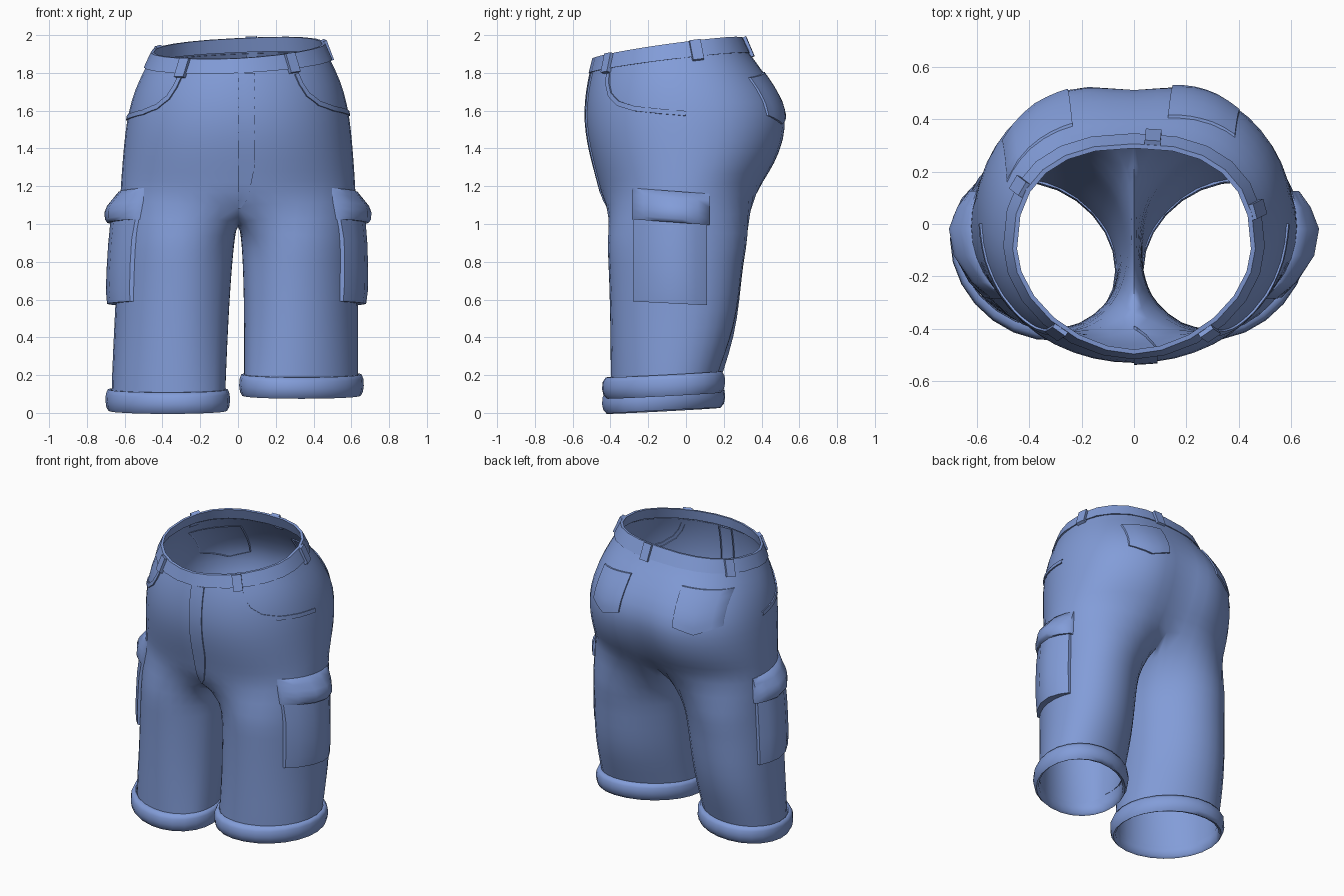
import bpy, bmesh, math
from mathutils import Vector
from mathutils.bvhtree import BVHTree

if "Cube" in bpy.data.objects:
    bpy.data.objects.remove(bpy.data.objects["Cube"])

denim = bpy.data.materials.new("denim_blue")
denim.diffuse_color = (0.225, 0.335, 0.69, 1)
denim.use_nodes = True
denim.node_tree.nodes["Principled BSDF"].inputs["Base Color"].default_value = denim.diffuse_color


def make(name, verts, faces, angle=50, subdiv=0):
    me = bpy.data.meshes.new(name)
    me.from_pydata([tuple(v) for v in verts], [], faces)
    ob = bpy.data.objects.new(name, me)
    bpy.context.collection.objects.link(ob)
    me.materials.append(denim)
    bm = bmesh.new()
    bm.from_mesh(me)
    bmesh.ops.recalc_face_normals(bm, faces=bm.faces)
    bm.to_mesh(me)
    bm.free()
    bpy.ops.object.select_all(action='DESELECT')
    ob.select_set(True)
    bpy.context.view_layer.objects.active = ob
    if subdiv:
        ob.modifiers.new("smooth", 'SUBSURF').levels = subdiv
        bpy.ops.object.modifier_apply(modifier="smooth")
    bpy.ops.object.shade_smooth_by_angle(angle=math.radians(angle))
    return ob


def bridge(a, b, closed=True):
    n = len(a)
    return [(a[i], a[(i + 1) % n], b[(i + 1) % n], b[i]) for i in range(n if closed else n - 1)]


def power(v, p):
    return math.copysign(abs(v) ** p, v)


# ---- Body: hip rings (front z, back z, half width, front y, back y, cleft, front and back roundness)
HIPS = [(1.87, 1.975, .452, -.485, .295, 0, 1.1, .82), (1.80, 1.90, .488, -.505, .335, 0, 1.06, .83),
        (1.70, 1.78, .545, -.525, .44, .015, 1, .86), (1.58, 1.64, .582, -.535, .54, .045, .96, .89),
        (1.46, 1.52, .600, -.525, .563, .06, .94, .9), (1.33, 1.38, .612, -.495, .528, .07, .94, .92),
        (1.22, 1.27, .620, -.463, .468, .07, .95, .94), (1.12, 1.19, .626, -.442, .41, .06, .96, .95)]
N = 24
HALF = N // 2
# crotch seam from back to front (y, z)
SEAM = [(.22, 1.12), (.08, 1.06), (-.06, 1.02), (-.19, 1.0), (-.31, 1.03)]


def hip_point(k, t, off=0, dz=0):
    zf, zb, rx, yf, yb, cleft, pf, pb = HIPS[k]
    p = pf if math.cos(t) > 0 else pb
    x = (rx + off) * power(math.sin(t), p)
    y = (yf + yb) / 2 - ((yb - yf) / 2 + off) * power(math.cos(t), p)
    f = (y - yf) / (yb - yf)
    z = zf + (zb - zf) * f + .05 * x * (1 - k / 7) + dz
    if math.cos(t) < 0:
        y -= cleft * math.exp(-(x / .11) ** 2)
    return Vector((x, y, z))


# leg rings (progress down the leg, inner x, outer x, front y, back y)
LEGS = [(0, .015, .636, -.428, .342), (.16, .026, .643, -.418, .31), (.40, .036, .65, -.41, .292),
        (.64, .042, .655, -.405, .262), (.86, .046, .66, -.402, .202), (1, .048, .66, -.40, .163)]
HEM = {-1: .09, 1: .17}
ANGLES = [math.radians(-55 + 290 * i / HALF) for i in range(HALF + 1)]
ANGLES += [math.radians(235 + 70 * (j + 1) / (len(SEAM) + 1)) for j in range(len(SEAM))]


def leg_point(s, row, a, ox=0, oy=0, dz=0):
    # the outer side of each leg is set a little further back than the inner side
    k, xi, xo, yf, yb = row
    x = (xi + xo) / 2 + ((xo - xi) / 2 + ox) * power(math.sin(a), .98)
    y = (yf + yb) / 2 - ((yb - yf) / 2 + oy) * power(math.cos(a), .98)
    z = .93 - (.93 - HEM[s]) * k + .055 * (y + .1) * k + dz
    y += (.035 + .025 * k) * math.sin(a)
    return Vector((s * x - .018 * k, y, z))


verts, faces, rings = [], [], []
for k in range(len(HIPS)):
    rings.append(list(range(len(verts), len(verts) + N)))
    verts += [hip_point(k, 2 * math.pi * i / N, .004) for i in range(N)]
for a, b in zip(rings, rings[1:]):
    faces += bridge(a, b)
seam = list(range(len(verts), len(verts) + len(SEAM)))
verts += [Vector((0, y, z)) for y, z in SEAM]
for s in (-1, 1):
    prev = [rings[-1][(s * i) % N] for i in range(HALF + 1)] + seam
    for row in LEGS:
        ring = list(range(len(verts), len(verts) + len(ANGLES)))
        verts += [leg_point(s, row, a) for a in ANGLES]
        faces += bridge(prev, ring)
        prev = ring
body = make("shorts_body", verts, faces, 80, 1)
bm = bmesh.new()
bm.from_mesh(body.data)
tree = BVHTree.FromBMesh(bm)
bm.free()


def loft(name, ringlist, angle=50):
    n = len(ringlist[0])
    idx = [list(range(i * n, i * n + n)) for i in range(len(ringlist))]
    fs = [f for a, b in zip(idx, idx[1:]) for f in bridge(a, b)]
    return make(name, [v for r in ringlist for v in r], fs, angle)


# ---- Waistband, folded over the top edge
M = 24
band = [(1, -.005, 0), (1, .011, 0), (0, .011, .008), (0, -.006, .008), (1, -.02, .01)]
loft("waistband", [[hip_point(k, 2 * math.pi * i / M, o, dz) for i in range(M)] for k, o, dz in band])

# ---- Rolled cuffs
PROFILE = [(-.1, .035), (.5, .035), (.9, .012), (1, -.025), (.8, -.058), (.35, -.078),
           (-.15, -.07), (-.25, -.02), (-.1, .02)]
for s, side in ((-1, "left"), (1, "right")):
    loft(side + "_cuff", [[leg_point(s, LEGS[-1], 2 * math.pi * i / 24, .024 * o, .04 * o, dz)
                           for i in range(24)] for o, dz in PROFILE], 70)

# ---- Belt loops
for i, t in enumerate((-.68, .66, 1.85, -2.08, math.pi - .1)):
    top, low = hip_point(0, t, .014, .008), hip_point(1, t, .018, -.02)
    up = (top - low).normalized()
    side = (hip_point(0, t + .05) - hip_point(0, t - .05)).normalized()
    out = side.cross(up).normalized()
    vs = [p + side * a * .03 + out * b * .012 for p in (low, top) for a, b in ((-1, -1), (1, -1), (1, 1), (-1, 1))]
    fs = [(0, 1, 2, 3), (4, 5, 6, 7)] + bridge([0, 1, 2, 3], [4, 5, 6, 7])
    make("belt_loop_%d" % (i + 1), vs, fs, 30)


# ---- Patches draped on the body: cols and rows hold (parameter, height), place() gives a ray start
def drape(name, cols, rows, place, direction, angle=45):
    d = Vector(direction)
    vs = []
    for v, hv in rows:
        for u, hu in cols:
            start = Vector(place(u, v))
            hit = tree.ray_cast(start - d * 3, d)[0] or start
            h = -.012 if min(hu, hv) < 0 else hu * hv
            vs.append(hit - d * h)
    n = len(cols)
    idx = [list(range(i * n, i * n + n)) for i in range(len(rows))]
    fs = [f for a, b in zip(idx, idx[1:]) for f in bridge(a, b, False)]
    return make(name, vs, fs, angle)


def span(n, h=1.0):
    return [(0, -1)] + [(i / n, h) for i in range(n + 1)] + [(1, -1)]


# back pockets with a pointed bottom
for side, x0, x1, lean in (("left", -.485, -.235, .03), ("right", .13, .385, -.03)):
    def place(u, v, x0=x0, x1=x1, lean=lean):
        zb = 1.575 - .045 * (1 - abs(2 * u - 1))
        zt = 1.79 + lean * (u - .5)
        return (x0 + (x1 - x0) * u + lean * -.6 * v, 0, zt + (zb - zt) * v)
    drape(side + "_back_pocket", span(6), span(6, .012), place, (0, -1, 0))


# fly panel, curving in to the crotch
def fly_place(u, v):
    z = 1.80 - .72 * v
    w = .09 if z > 1.32 else .012 + .078 * math.sqrt(max(0, (z - 1.08) / .24))
    return (u * w, 0, z)


drape("fly_panel", span(3), span(16, .008), fly_place, (0, 1, 0), 30)

# cargo pockets: pouch and overhanging flap, fullest along the middle
for s, side in ((-1, "left"), (1, "right")):
    def pouch(u, v):
        y = -.28 + .39 * u
        return (0, y, 1.06 - .05 * u + (-.47 + .03 * u) * v)

    def flap(u, v):
        y = -.285 + .41 * u
        return (0, y, 1.19 - .03 * u - .165 * v)
    cols = [(0, -1), (0, .4), (.15, .7), (.4, .97), (.65, 1), (.85, .7), (1, .35), (1, -1)]
    drape(side + "_cargo_pouch", cols, [(0, .05), (.3, .058), (.6, .058), (.85, .055), (1, .045), (1, -1)],
          pouch, (-s, 0, 0))
    drape(side + "_cargo_flap", cols, [(0, -1), (0, .012), (.22, .04), (.45, .07), (.65, .082), (.88, .08),
                                       (1, .066), (1, -1)], flap, (-s, 0, 0), 60)


# ---- Curved front pocket edges, raised strips following the hip
PATH = [(.33, -.44, 1.80), (.345, -.43, 1.74), (.375, -.41, 1.68), (.43, -.36, 1.63),
        (.50, -.27, 1.60), (.56, -.14, 1.585), (.60, 0, 1.575)]
for s, side in ((-1, "left"), (1, "right")):
    pts = []
    for a, b in zip(PATH, PATH[1:]):
        pts += [Vector(a).lerp(Vector(b), f / 3) for f in range(3)]
    pts = [Vector((s * p.x, p.y, p.z + .02 * s * p.x)) for p in pts + [Vector(PATH[-1])]]
    vs, fs = [], []
    for i, p in enumerate(pts):
        hit, n = tree.find_nearest(p)[:2]
        if n.dot(Vector((p.x, p.y, 0))) < 0:
            n = -n
        w = n.cross(pts[min(i + 1, len(pts) - 1)] - pts[max(i - 1, 0)]).normalized() * .013
        vs += [hit - w - n * .006, hit - w + n * .008, hit + w + n * .008, hit + w - n * .006]
    for i in range(len(pts) - 1):
        fs += bridge([4 * i + j for j in range(4)], [4 * i + 4 + j for j in range(4)], False)
    make(side + "_front_pocket_edge", vs, fs, 40)
